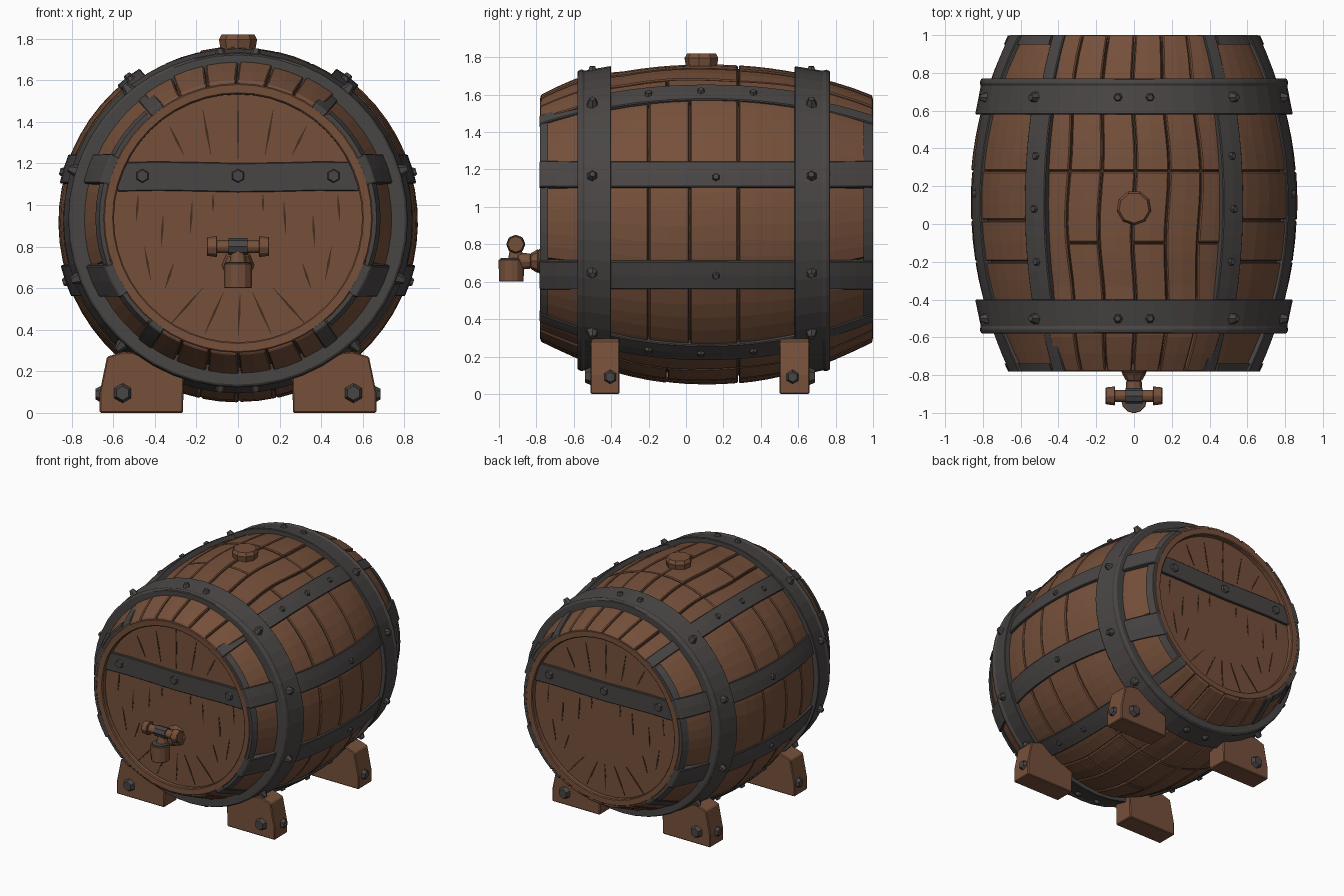
import bpy, bmesh, math, random
from mathutils import Vector, Matrix

if "Cube" in bpy.data.objects:
    bpy.data.objects.remove(bpy.data.objects["Cube"])

random.seed(4)
Y0, Y1 = -0.78, 1.0                       # barrel ends
LZ = 0.937                                # lid centre height
HOOPS = ((-0.58, -0.40, -1), (0.58, 0.77, 1))


def material(name, rgb):
    m = bpy.data.materials.new(name)
    m.diffuse_color = (*rgb, 1)
    m.use_nodes = True
    m.node_tree.nodes["Principled BSDF"].inputs["Base Color"].default_value = m.diffuse_color
    return m


WOOD = material("brown wood", (0.180, 0.080, 0.043))
IRON = material("dark iron", (0.066, 0.060, 0.058))
GAP = material("dark seam", (0.055, 0.026, 0.014))


def finish(name, bm, mat, bevel=0.0):
    bmesh.ops.recalc_face_normals(bm, faces=bm.faces)
    me = bpy.data.meshes.new(name)
    bm.to_mesh(me)
    bm.free()
    me.materials.append(mat)
    ob = bpy.data.objects.new(name, me)
    bpy.context.collection.objects.link(ob)
    if bevel:
        b = ob.modifiers.new("bevel", 'BEVEL')
        b.width, b.segments, b.limit_method = bevel, 1, 'ANGLE'
        b.angle_limit = math.radians(40)
    return ob


def R(y):
    return 0.852 - 0.195 * abs((y - 0.11) / 0.89) ** 2.1


def cz(y):
    return 0.917 + 0.02 * ((y - 0.11) / 0.89) ** 2


def polar(a, r, y):
    return Vector((r * math.cos(a), y, cz(y) + r * math.sin(a)))


def slab(bm, fn, nu, nv):
    """Closed curved block: fn(u, v, w) gives a point, w = 0 inside, 1 outside."""
    g = [[[bm.verts.new(fn(i / nu, j / nv, w)) for j in range(nv + 1)]
          for i in range(nu + 1)] for w in (0, 1)]
    for i in range(nu):
        for j in range(nv):
            for s in g:
                bm.faces.new((s[i][j], s[i + 1][j], s[i + 1][j + 1], s[i][j + 1]))
    for i in range(nu):
        for j in (0, nv):
            bm.faces.new((g[0][i][j], g[0][i + 1][j], g[1][i + 1][j], g[1][i][j]))
    for j in range(nv):
        for i in (0, nu):
            bm.faces.new((g[0][i][j], g[0][i][j + 1], g[1][i][j + 1], g[1][i][j]))


def rod(bm, p0, p1, r0, r1, n=8):
    p0, p1 = Vector(p0), Vector(p1)
    d = p1 - p0
    mx = Matrix.Translation((p0 + p1) / 2) @ d.to_track_quat('Z', 'Y').to_matrix().to_4x4()
    bmesh.ops.create_cone(bm, cap_ends=True, segments=n, radius1=r0, radius2=r1,
                          depth=d.length, matrix=mx)


def ring(name, prof, mat, n=64, bevel=0.0, sx=1.0):
    """Closed (radius, y) profile turned around the barrel axis."""
    bm = bmesh.new()
    rows = [[bm.verts.new(polar(2 * math.pi * i / n, r, y)) for r, y in prof] for i in range(n)]
    k = len(prof)
    for i in range(n):
        a, b = rows[i], rows[(i + 1) % n]
        for j in range(k):
            bm.faces.new((a[j], b[j], b[(j + 1) % k], a[(j + 1) % k]))
    for v in bm.verts:
        v.co.x *= sx
    return finish(name, bm, mat, bevel)


# dark core seen through the seams, ending behind the lids
ys = [-0.755 + 1.73 * i / 16 for i in range(17)]
ring("barrel_core", [(0.605, ys[0])] + [(R(y) - 0.025, y) for y in ys] + [(0.605, ys[-1])], GAP)

# staves: one wide panel between side straps, six narrow columns above and below
wide = [(-19, 17), (17, 53), (-53, -19)]
cols = wide + [(180 - b, 180 - a) for a, b in wide]
step = 74 / 6
for base in (53, 233):
    cols += [(base + step * i, base + step * (i + 1)) for i in range(6)]
bm = bmesh.new()
for k, (d0, d1) in enumerate(cols):
    cuts = [-0.2, 0.02, 0.28] if k < 6 else ([-0.42, 0.28, 0.69] if k % 2 else [-0.49, -0.1, 0.28, 0.69])
    cuts = [Y0] + cuts + [Y1]
    base = 0.014 if k < 6 else (-0.010 if k < 12 else 0.016)
    top = 0.025 if 6 <= k < 12 else 0.0   # the upper staves swell towards the front hoop
    for c0, c1 in zip(cuts, cuts[1:]):
        lift = random.uniform(-0.004, 0.004)

        def stave(u, v, w):
            y = c0 + 0.003 + (c1 - c0 - 0.006) * v
            mid = max(0, 1 - ((y - 0.11) / 0.8) ** 2)
            swell = top * max(0, 1 - abs(y + 0.56) / 0.22)
            r = R(y) + lift + base * mid + swell if w else R(y) - 0.05
            g = 0.005 / R(y)
            e0, e1 = [math.radians(d) + 0.012 * math.sin(8 * y + d) for d in (d0, d1)]
            return polar(e0 + g + (e1 - e0 - 2 * g) * u, r, y)
        slab(bm, stave, max(2, round((d1 - d0) / 6)), max(2, round((c1 - c0) / 0.09)))
finish("staves", bm, WOOD, 0.006)

# iron hoops with a raised outer lip
for nm, (a, b, s) in zip(("front_hoop", "back_hoop"), HOOPS):
    lip, inner = (a, b) if s < 0 else (b, a)
    t = -s * 0.025
    ring(nm, [(0.70, lip), (0.798, lip), (0.808, lip + t), (0.800, lip + 1.4 * t),
              (0.830, inner), (0.72, inner)], IRON, 48, 0.005, 1.013)

# lengthwise iron straps, mirrored left and right; the diagonal ones thin out past the hoops
bm, edges = bmesh.new(), bmesh.new()
for side in (1, -1):
    for kind, p, q in (("z", 1.10, 1.235), ("z", 0.57, 0.715), ("a", 53, 0.065), ("a", -53, 0.065)):
        def strap(u, v, w):
            y = Y0 - 0.002 + (Y1 - Y0 + 0.002) * v
            r, up = R(y), 0.026
            if kind == "z":
                a = math.asin((p + (q - p) * u - cz(y)) / r)
            else:
                past = y < -0.5 or y > 0.68
                a = math.radians(p) + (2 * u - 1) * (q * 0.6 if past else q) / r
                up = 0.010 if past else up
            pt = polar(a, r + (up if w else -0.02), y)
            pt.x *= side
            return pt
        slab(bm, strap, 2, 20)
    # thin iron edging on the side staves at both ends
    for ya, yb in ((Y0 - 0.001, Y0 + 0.042), (Y1 - 0.05, Y1 - 0.001)):
        def edging(u, v, w):
            y = ya + (yb - ya) * v
            pt = polar(math.radians(-49 + 98 * u), R(y) + (0.010 if w else -0.008), y)
            pt.x *= side
            return pt
        slab(edges, edging, 16, 1)
finish("lengthwise_straps", bm, IRON, 0.005)
finish("end_edging", edges, IRON)

# rims, recessed lids, lid straps and lid cracks at both ends
SEG = [(0.0, 1.22, 0.0, 1.53), (0.13, 1.24, 0.17, 1.46), (0.26, 1.24, 0.33, 1.38),
       (0.01, 0.57, 0.0, 0.37), (0.07, 0.58, 0.16, 0.38), (0.17, 0.60, 0.33, 0.42),
       (0.22, 1.02, 0.23, 0.86), (0.36, 0.95, 0.37, 0.80), (0.45, 0.80, 0.42, 0.64),
       (0.12, 1.05, 0.12, 0.97), (0.31, 0.72, 0.35, 0.60), (0.48, 1.05, 0.49, 0.92)]
cracks, lids, bars, bolts = bmesh.new(), bmesh.new(), bmesh.new(), bmesh.new()
for nm, end, s in (("front", Y0, -1), ("back", Y1, 1)):
    ring(nm + "_rim", [(0.597, end - s * 0.09), (0.597, end), (0.648, end + s * 0.002 * (s < 0)),
                       (0.648, end - s * 0.09)], WOOD, 48, 0.006)
    face = end - s * 0.037
    rod(lids, (0, face - s * 0.05, LZ), (0, face, LZ), 0.615, 0.615, 48)
    for m in (1, -1):
        for xa, za, xb, zb in SEG:
            d = Vector((xb - xa, 0, zb - za)).normalized()
            side = Vector((d.z, 0, -d.x)) * 0.006

            def crack(u, v, w):
                wid = (2 * u - 1) * (1 - 0.8 * abs(2 * v - 1))
                pt = Vector((xa + (xb - xa) * v, face + s * 0.003 * w, za + (zb - za) * v)) + side * wid
                pt.x *= m
                return pt
            if m > 0 or xa > 0.02:
                slab(cracks, crack, 1, 2)

    def bar(u, v, w):
        return Vector((-0.58 + 1.16 * u, face + s * 0.022 * w, 1.065 + 0.14 * v + 0.004 * math.sin(9 * u)))
    slab(bars, bar, 6, 1)
    for x in (-0.46, 0, 0.46):
        rod(bolts, (x, face, 1.14), (x, face + s * 0.036, 1.14), 0.042, 0.028, 6)
finish("lids", lids, WOOD)
finish("lid_cracks", cracks, GAP)
finish("lid_straps", bars, IRON, 0.004)


# bolts on hoops and straps
def bolt(deg, y, r):
    a = math.radians(deg)
    rod(bolts, polar(a, r - 0.02, y), polar(a, r + 0.025, y), 0.034, 0.016, 6)


for flip in (False, True):
    def m(d):
        return 180 - d if flip else d
    for y in (-0.50, 0.67):
        for d in (17, -20, 50, -47):
            bolt(m(d), y, 0.828)
        for d in (84, -84):
            bolt(m(d), y, 0.806)
    for d in (16, -19):
        bolt(m(d), 0.16, R(0.16) + 0.015)
    for d in (53, -53):
        for y in (-0.2, 0.08, 0.36):
            bolt(m(d), y, R(y) + 0.015)

# four feet with bolts on the outer faces
feet = bmesh.new()
OUT = [(0.265, 0), (0.665, 0), (0.665, 0.10), (0.63, 0.27), (0.55, 0.295), (0.50, 0.29), (0.26, 0.185)]
for sx in (1, -1):
    for a, b, s in ((-0.51, -0.355, -1), (0.50, 0.66, 1)):
        rows = [[feet.verts.new((sx * x, y, z)) for x, z in OUT] for y in (a, b)]
        for row in rows:
            feet.faces.new(row)
        for i in range(len(OUT)):
            j = (i + 1) % len(OUT)
            feet.faces.new((rows[0][i], rows[0][j], rows[1][j], rows[1][i]))
        ye, yc = (a if s < 0 else b), 0.57 if s > 0 else -0.405
        rod(bolts, (sx * 0.555, ye - s * 0.01, 0.095), (sx * 0.555, ye + s * 0.03, 0.095), 0.052, 0.034, 6)
        rod(bolts, (sx * 0.655, yc, 0.09), (sx * 0.685, yc, 0.09), 0.042, 0.026, 6)
finish("feet", feet, WOOD, 0.006)
finish("bolts", bolts, IRON)

# bung on top
bm = bmesh.new()
rod(bm, (0, 0.085, 1.73), (0, 0.085, 1.795), 0.082, 0.093, 9)
rod(bm, (0, 0.085, 1.795), (0, 0.085, 1.82), 0.093, 0.080, 9)
finish("bung", bm, WOOD)

# tap: neck, spout and cross handle
bm = bmesh.new()
for ya, yb, ra, rb in ((-0.72, -0.79, 0.085, 0.065), (-0.79, -0.83, 0.065, 0.042), (-0.83, -0.90, 0.042, 0.048)):
    rod(bm, (0, ya, 0.71), (0, yb, 0.71), ra, rb, 8)
rod(bm, (0, -0.934, 0.60), (0, -0.934, 0.72), 0.066, 0.068, 12)
rod(bm, (-0.12, -0.91, 0.80), (0.12, -0.91, 0.80), 0.033, 0.033, 8)
for s in (1, -1):
    rod(bm, (s * 0.10, -0.91, 0.80), (s * 0.15, -0.91, 0.80), 0.052, 0.046, 8)
rod(bm, (0, -0.91, 0.71), (0, -0.91, 0.79), 0.045, 0.03, 8)
finish("tap", bm, WOOD, 0.004)
bm = bmesh.new()
rod(bm, (-0.045, -0.91, 0.80), (0.045, -0.91, 0.80), 0.041, 0.041, 8)
rod(bm, (0, -0.934, 0.718), (0, -0.934, 0.726), 0.058, 0.058, 12)
finish("tap_iron", bm, IRON)
